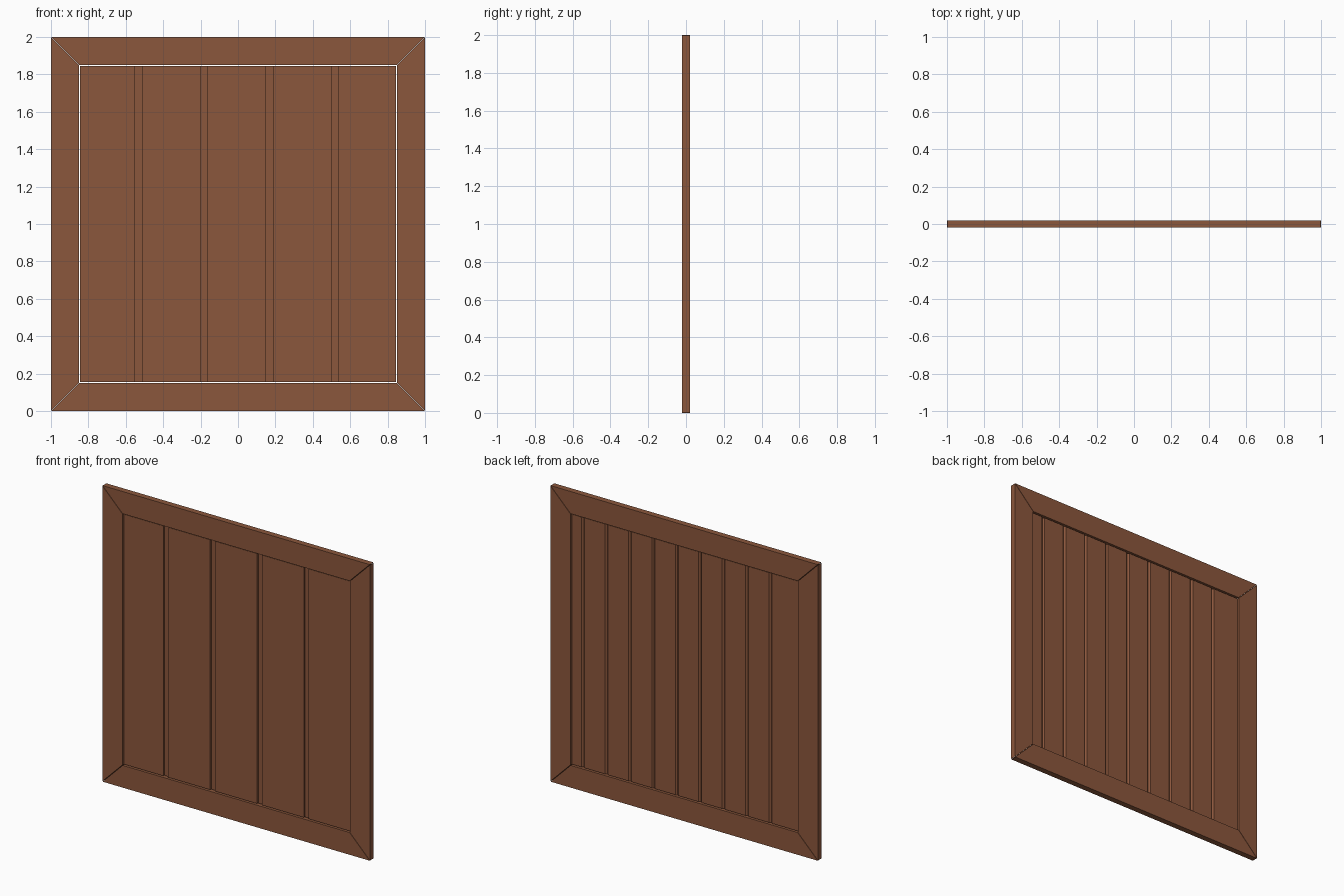
import bpy, bmesh, math

if "Cube" in bpy.data.objects:
    bpy.data.objects.remove(bpy.data.objects["Cube"])

wood = bpy.data.materials.new("brown_wood")
wood.diffuse_color = (0.26, 0.095, 0.045, 1)
wood.use_nodes = True
wood.node_tree.nodes["Principled BSDF"].inputs["Base Color"].default_value = wood.diffuse_color


def prism(name, base, offset):
    """Extrude a closed outline of 3D points along offset."""
    bm = bmesh.new()
    face = bm.faces.new([bm.verts.new(p) for p in base])
    res = bmesh.ops.extrude_face_region(bm, geom=[face], use_keep_orig=True)
    verts = [v for v in res["geom"] if isinstance(v, bmesh.types.BMVert)]
    bmesh.ops.translate(bm, vec=offset, verts=verts)
    bmesh.ops.recalc_face_normals(bm, faces=bm.faces)
    mesh = bpy.data.meshes.new(name)
    bm.to_mesh(mesh)
    bm.free()
    mesh.materials.append(wood)
    obj = bpy.data.objects.new(name, mesh)
    bpy.context.collection.objects.link(obj)
    return obj


# Mitred frame: one trapezoid turned four times about the centre
G = 0.002
for i, name in enumerate(("bottom_rail", "right_stile", "top_rail", "left_stile")):
    a = i * math.pi / 2
    c, s = round(math.cos(a)), round(math.sin(a))
    outline = [(-1 + G, -1), (1 - G, -1), (0.85 - G, -0.85), (-0.85 + G, -0.85)]
    prism(name, [(x * c - z * s, -0.02, x * s + z * c + 1) for x, z in outline],
          (0, 0.04, 0))

# Lapped boards: front rebate at each joint, V grooves on the back
T = 0.012           # half thickness
EDGE = 0.844        # panel half width
PITCH = 0.35
V, D = 0.011, 0.009  # groove half width and depth
for i in range(5):
    left = -0.55 + PITCH * (i - 1)
    right = left + PITCH
    # front face and right-hand lap
    if i < 4:
        back = right + 0.085
        pts = [(right, -T), (right, 0.003), (back, 0.003), (back, T - D), (back - V, T)]
    else:
        pts = [(EDGE, -T), (EDGE, T)]
    # groove in the middle of the back
    mid = right + 0.085 - PITCH / 2
    pts += [(mid + V, T), (mid, T - D), (mid - V, T)]
    # left-hand tongue
    if i > 0:
        back = left + 0.086
        pts += [(back + V, T), (back, T - D), (back, 0.002), (left + 0.005, 0.002),
                (left + 0.005, -0.003), (left + 0.037, -0.003), (left + 0.037, -T)]
    else:
        pts += [(-EDGE, T), (-EDGE, -T)]
    prism(f"panel_board_{i + 1}", [(x, y, 1 - EDGE) for x, y in pts], (0, 0, 2 * EDGE))
